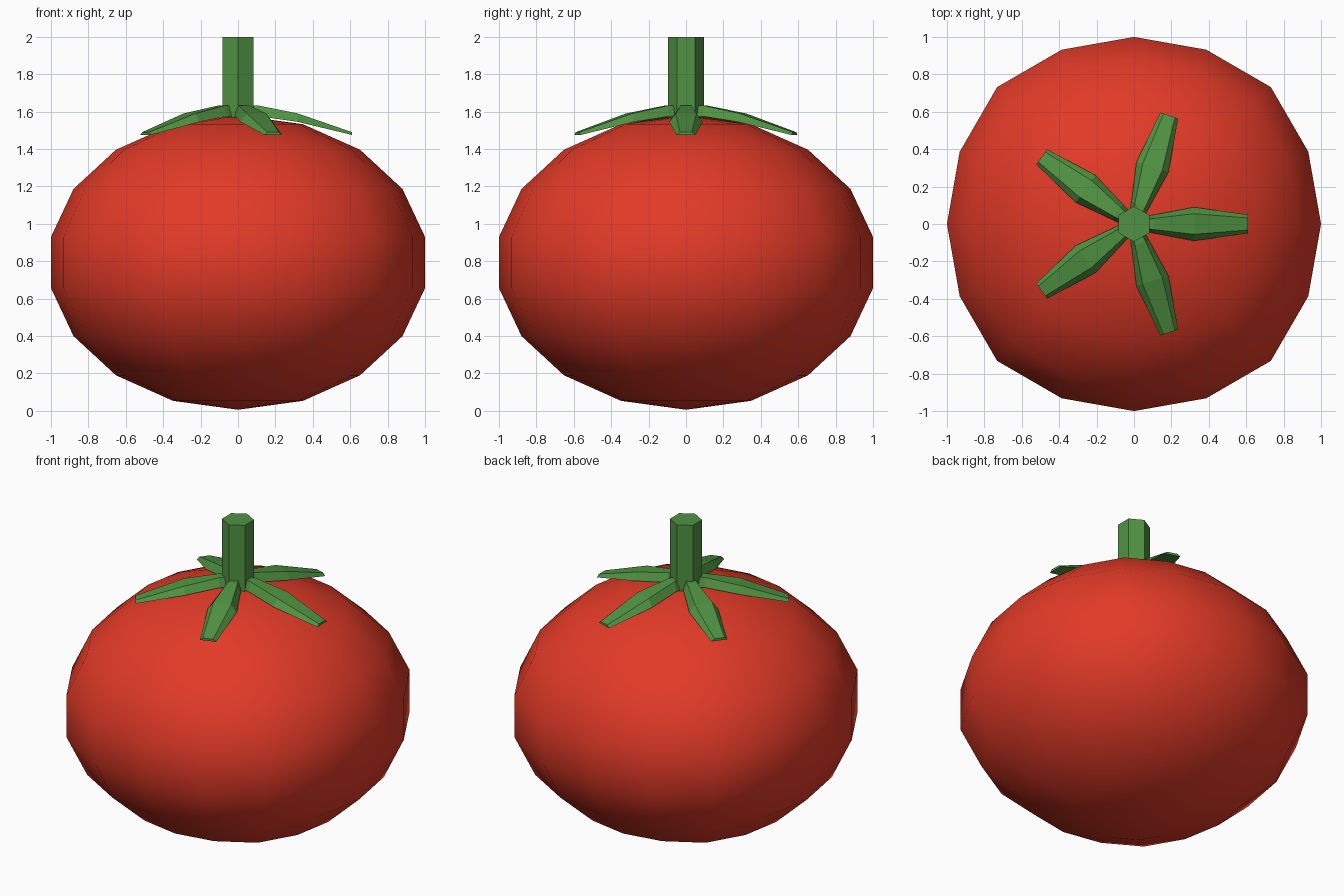
import bpy, bmesh, math
from mathutils import Matrix, Vector

cube = bpy.data.objects.get("Cube")
if cube:
    bpy.data.objects.remove(cube, do_unlink=True)


def make_material(name, color):
    mat = bpy.data.materials.new(name)
    mat.use_nodes = True
    mat.diffuse_color = (*color, 1)
    mat.node_tree.nodes["Principled BSDF"].inputs["Base Color"].default_value = (*color, 1)
    return mat


red = make_material("ripe red", (0.76, 0.042, 0.02))
green = make_material("leaf green", (0.08, 0.29, 0.055))


def make_object(name, bm, mat, smooth=False):
    bmesh.ops.recalc_face_normals(bm, faces=bm.faces)
    for face in bm.faces:
        face.smooth = smooth
    mesh = bpy.data.meshes.new(name)
    bm.to_mesh(mesh)
    bm.free()
    mesh.materials.append(mat)
    obj = bpy.data.objects.new(name, mesh)
    bpy.context.collection.objects.link(obj)
    return obj


# Fruit: squat low-poly ball, slightly fuller on its four diagonals
bm = bmesh.new()
bmesh.ops.create_uvsphere(bm, u_segments=16, v_segments=9, radius=1)
for v in bm.verts:
    angle = math.atan2(v.co.y, v.co.x)
    bulge = 1 + 0.035 * abs(math.sin(2 * angle)) ** 4
    v.co = Vector((v.co.x * 1.0154 * bulge, v.co.y * 1.0154 * bulge, v.co.z * 0.787 + 0.793))
make_object("fruit", bm, red, smooth=True)

# Stem: six-sided post with a corner towards the front
bm = bmesh.new()
bmesh.ops.create_cone(bm, cap_ends=True, segments=6, radius1=0.095, radius2=0.095, depth=0.46,
                      matrix=Matrix.Translation((0, 0, 1.77)) @ Matrix.Rotation(math.pi / 6, 4, "Z"))
stem = make_object("stem", bm, green)
# Turn the corners onto the y axis whichever way the cone starts
if max(v.co.y for v in stem.data.vertices) < 0.09:
    stem.data.transform(Matrix.Rotation(math.pi / 6, 4, "Z"))

# Leaves: stations of (reach, half top, half bottom, top height, bottom height)
stations = [(0.03, 0.02, 0.035, 1.635, 1.57),
            (0.11, 0.03, 0.05, 1.632, 1.575),
            (0.32, 0.055, 0.09, 1.59, 1.545),
            (0.61, 0.032, 0.05, 1.49, 1.475)]


def make_leaf(name, turn):
    bm = bmesh.new()
    rings = []
    for r, top, low, z1, z0 in stations:
        corners = [(r, -low, z0), (r, low, z0), (r, top, z1), (r, -top, z1)]
        rings.append([bm.verts.new(c) for c in corners])
    for a, b in zip(rings, rings[1:]):
        for i in range(4):
            j = (i + 1) % 4
            bm.faces.new((a[i], a[j], b[j], b[i]))
    bm.faces.new(rings[0])
    bm.faces.new(rings[-1])
    bmesh.ops.rotate(bm, verts=bm.verts, cent=(0, 0, 0), matrix=Matrix.Rotation(turn, 3, "Z"))
    make_object(name, bm, green)


for k in range(5):
    make_leaf(f"leaf_{k + 1}", k * math.tau / 5)
